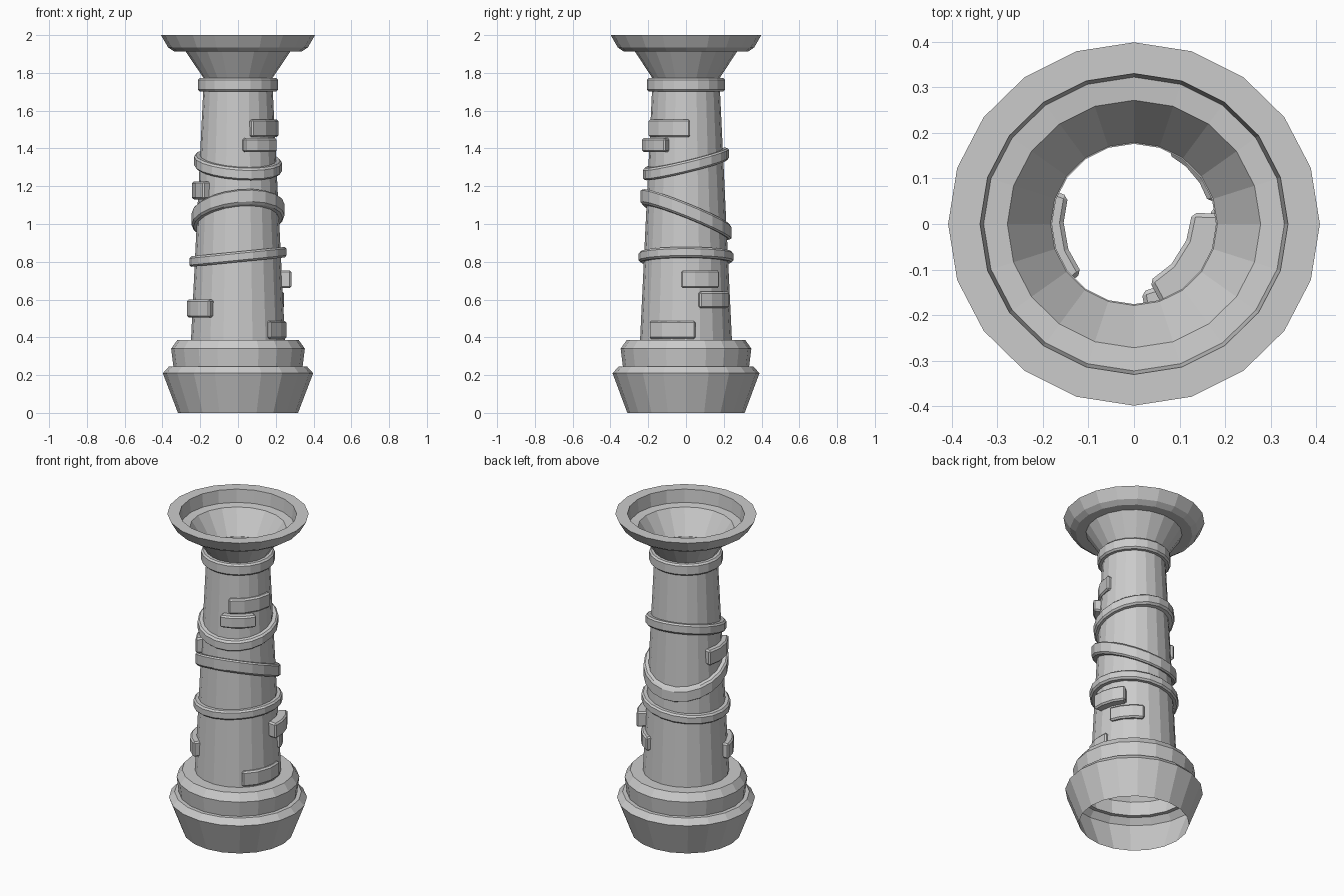
import bpy, bmesh
from math import cos, sin, radians, pi

if "Cube" in bpy.data.objects:
    bpy.data.objects.remove(bpy.data.objects["Cube"])

SIDES = 20
Y_SCALE = 0.977  # the column is very slightly oval


def finish(name, bm):
    bmesh.ops.recalc_face_normals(bm, faces=bm.faces)
    mesh = bpy.data.meshes.new(name)
    bm.to_mesh(mesh)
    bm.free()
    ob = bpy.data.objects.new(name, mesh)
    bpy.context.collection.objects.link(ob)
    return ob


def lathe(name, profile, closed=False, tilt=(0, 0)):
    """Spin (radius, z) points; tilt shears z along x and y."""
    bm = bmesh.new()
    rings = []
    for r, z in profile:
        ring = []
        for i in range(SIDES):
            a = 2 * pi * i / SIDES
            x, y = r * cos(a), r * sin(a) * Y_SCALE
            ring.append(bm.verts.new((x, y, z + tilt[0] * x + tilt[1] * y)))
        rings.append(ring)
    pairs = list(zip(rings, rings[1:]))
    if closed:
        pairs.append((rings[-1], rings[0]))
    for lo, hi in pairs:
        for i in range(SIDES):
            j = (i + 1) % SIDES
            bm.faces.new((lo[i], lo[j], hi[j], hi[i]))
    return finish(name, bm)


def band(name, r_in, r_out, z, height, tilt=(0, 0), c=0.01):
    """Closed hoop with chamfered outer edges."""
    h = height / 2
    lathe(name, [(r_in, z - h), (r_out - c, z - h), (r_out, z - h + c),
                 (r_out, z + h - c), (r_out - c, z + h), (r_in, z + h)], True, tilt)


def brick(name, angle, d_out, span, z0, z1, thick=0.088, r_out=0.265, segs=3):
    """Curved brick whose outer face sits d_out from the axis."""
    bm = bmesh.new()
    mid = radians(angle)
    cx, cy = (d_out - r_out) * cos(mid), (d_out - r_out) * sin(mid)
    sections = []
    for i in range(segs + 1):
        a = mid + radians(span) * (i / segs - 0.5)
        sections.append([bm.verts.new((cx + r * cos(a), cy + r * sin(a), z))
                         for r, z in ((r_out - thick, z0), (r_out, z0),
                                      (r_out, z1), (r_out - thick, z1))])
    for s, t in zip(sections, sections[1:]):
        for k in range(4):
            n = (k + 1) % 4
            bm.faces.new((s[k], s[n], t[n], t[k]))
    bm.faces.new(sections[0])
    bm.faces.new(sections[-1])
    ob = finish(name, bm)
    bev = ob.modifiers.new("soft_edges", 'BEVEL')
    bev.width = 0.009
    bev.segments = 1
    bev.limit_method = 'ANGLE'
    bev.angle_limit = radians(40)


# Hollow column: stepped base, tapering shaft, funnel and thick flat rim
lathe("column_shell", [
    (0.318, 0.0), (0.398, 0.21), (0.366, 0.245), (0.342, 0.245),
    (0.354, 0.34), (0.322, 0.385), (0.249, 0.385), (0.181, 1.77),
    (0.278, 1.915), (0.33, 1.92), (0.338, 2.0), (0.408, 2.0),
    (0.37, 1.935), (0.338, 1.914), (0.28, 1.914)])

# Collar under the funnel
band("neck_collar", 0.18, 0.212, 1.737, 0.072)

# Tilted hoops wound round the shaft
band("lower_hoop", 0.205, 0.257, 0.826, 0.056, (0.1, 0.0))
band("middle_hoop", 0.195, 0.246, 1.05, 0.08, (0.1, -0.4))
band("upper_hoop", 0.185, 0.233, 1.318, 0.064, (-0.07, 0.24))

# Bricks poking through the shaft wall: angle, outer distance, span, z range
BRICKS = [
    (-32, 0.207, 60, 1.46, 1.553),
    (-55, 0.235, 48, 1.38, 1.455),
    (190, 0.242, 58, 1.13, 1.225),
    (17, 0.285, 48, 0.66, 0.755),
    (40, 0.258, 46, 0.555, 0.642),
    (212, 0.275, 50, 0.505, 0.6),
    (-19, 0.26, 60, 0.392, 0.487),
]
for n, args in enumerate(BRICKS, 1):
    brick(f"brick_{n}", *args)
